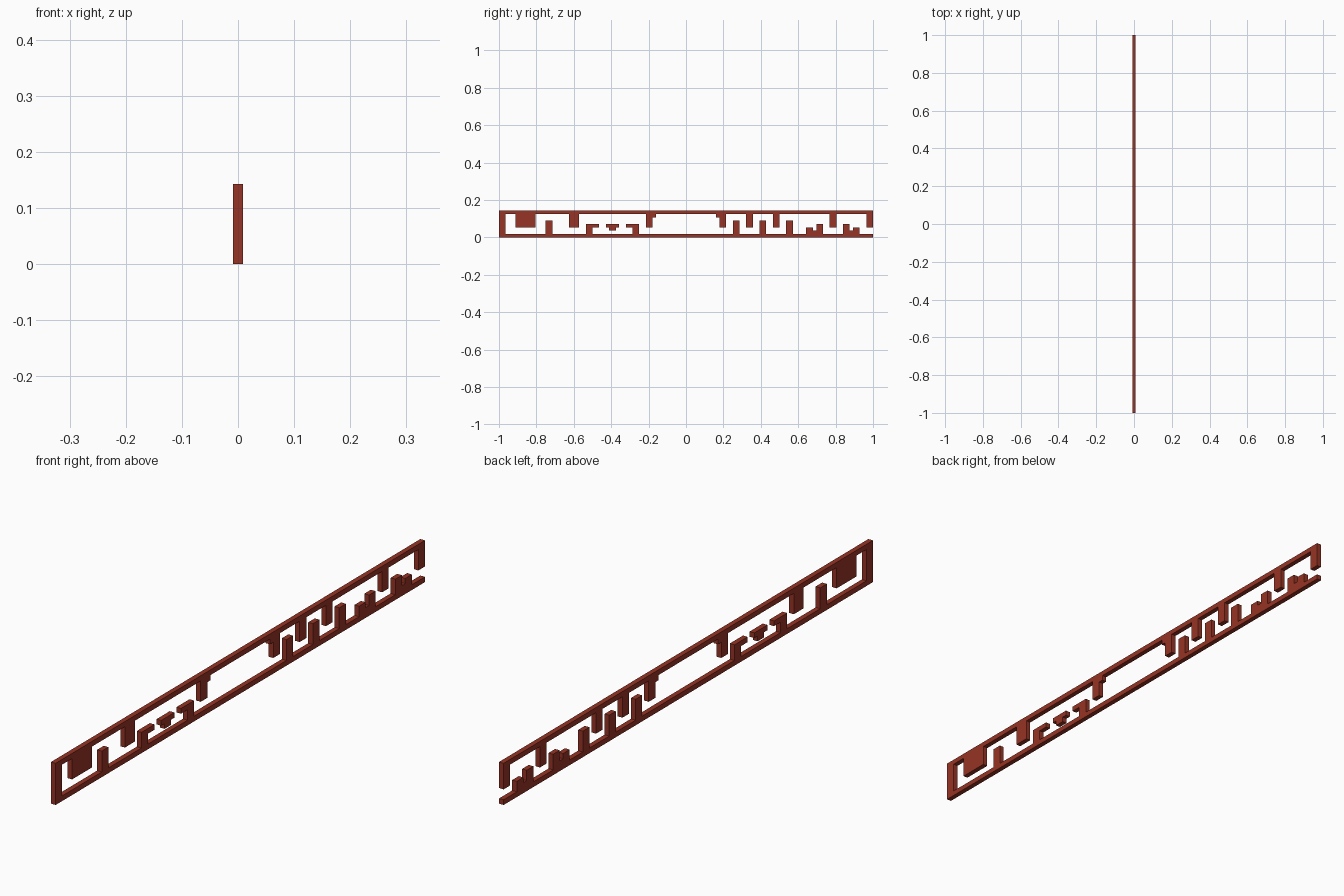
import bpy, bmesh

if "Cube" in bpy.data.objects:
    bpy.data.objects.remove(bpy.data.objects["Cube"])

U = 2 / 112          # the design sits on a 112 x 8 grid of square units
T = 0.0175           # panel thickness

mat = bpy.data.materials.new("rust red")
mat.diffuse_color = (0.305, 0.034, 0.018, 1)
mat.use_nodes = True
mat.node_tree.nodes["Principled BSDF"].inputs["Base Color"].default_value = mat.diffuse_color


def panel(name, rects):
    """Union of grid rectangles (y0, y1, z0, z1), extruded along x."""
    cells = {(i, k) for a, b, c, d in rects
             for i in range(a, b) for k in range(c, d)}
    bm = bmesh.new()
    verts = {}

    def vert(i, k):
        if (i, k) not in verts:
            verts[i, k] = bm.verts.new((-T / 2, i * U - 1, k * U))
        return verts[i, k]

    for i, k in sorted(cells):
        bm.faces.new([vert(i, k), vert(i + 1, k), vert(i + 1, k + 1), vert(i, k + 1)])
    ext = bmesh.ops.extrude_face_region(bm, geom=bm.faces[:], use_keep_orig=True)
    moved = [g for g in ext["geom"] if isinstance(g, bmesh.types.BMVert)]
    bmesh.ops.translate(bm, vec=(T, 0, 0), verts=moved)
    bmesh.ops.recalc_face_normals(bm, faces=bm.faces[:])
    bmesh.ops.dissolve_limit(bm, angle_limit=0.01, verts=bm.verts[:], edges=bm.edges[:])
    bmesh.ops.triangulate(bm, faces=[f for f in bm.faces if len(f.verts) > 4])
    bmesh.ops.recalc_face_normals(bm, faces=bm.faces[:])
    me = bpy.data.meshes.new(name)
    bm.to_mesh(me)
    bm.free()
    me.materials.append(mat)
    ob = bpy.data.objects.new(name, me)
    bpy.context.collection.objects.link(ob)


# rails and left end post
rects = [(0, 112, 0, 1), (0, 112, 7, 8), (0, 2, 0, 8)]
# teeth hanging from the top rail
hanging = [(5, 11), (21, 24), (44, 46), (66, 68), (74, 76), (82, 84), (99, 101), (110, 112)]
rects += [(a, b, 3, 7) for a, b in hanging]
# teeth standing on the bottom rail
rects += [(a, a + 2, 1, 5) for a in (14, 70, 78, 86)]
# small brackets at the top of the wide opening
rects += [(46, 47, 6, 7), (65, 66, 6, 7)]
# hooked teeth on the left
rects += [(26, 28, 1, 4), (28, 30, 3, 4), (40, 42, 1, 4), (38, 40, 3, 4)]
# stepped teeth on the right
rects += [(92, 94, 1, 3), (94, 95, 1, 2), (95, 97, 1, 4)]
rects += [(103, 105, 1, 4), (105, 106, 1, 2), (106, 108, 1, 3)]
panel("fretwork_panel", rects)

# loose T-shaped piece between the hooked teeth
panel("floating_tee", [(32, 36, 3, 4), (33, 35, 2, 3)])
